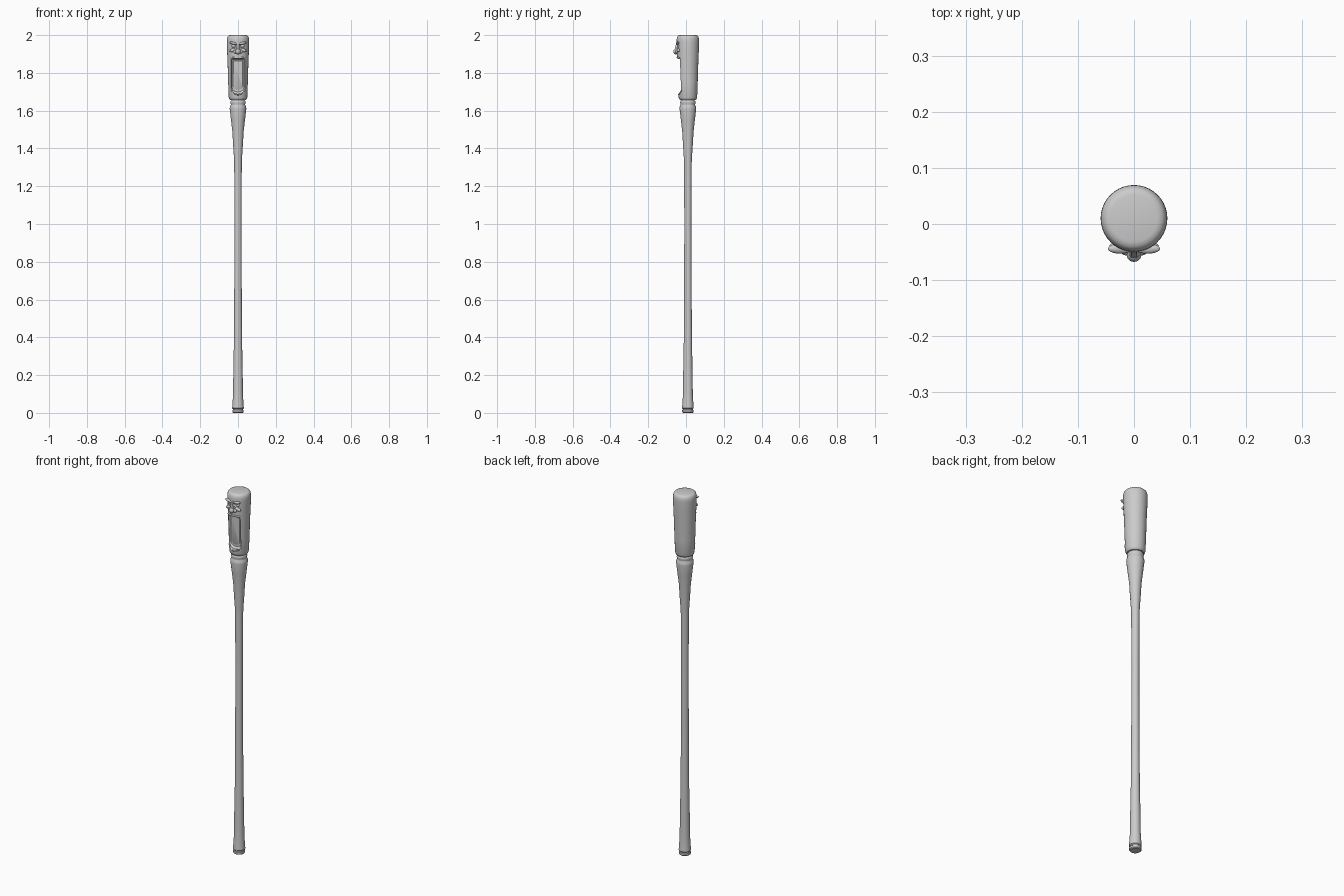
import bpy, bmesh, math
from mathutils import Matrix, Vector

if "Cube" in bpy.data.objects:
    bpy.data.objects.remove(bpy.data.objects["Cube"])

AXIS_Y = 0.01   # centre line of the turned parts


def finish(name, bm, angle=40):
    bmesh.ops.recalc_face_normals(bm, faces=bm.faces)
    me = bpy.data.meshes.new(name)
    bm.to_mesh(me)
    bm.free()
    me.shade_smooth()
    me.set_sharp_from_angle(angle=math.radians(angle))
    ob = bpy.data.objects.new(name, me)
    bpy.context.collection.objects.link(ob)
    return ob


def loft(name, rings, angle=40):
    bm = bmesh.new()
    loops = [[bm.verts.new(p) for p in ring] for ring in rings]
    n = len(loops[0])
    for a, b in zip(loops, loops[1:]):
        for i in range(n):
            j = (i + 1) % n
            bm.faces.new((a[i], a[j], b[j], b[i]))
    bm.faces.new(loops[0])
    bm.faces.new(loops[-1])
    return finish(name, bm, angle)


def turned(name, profile, seg=40):
    t = [2 * math.pi * i / seg for i in range(seg)]
    return loft(name, [[(r * math.cos(a), AXIS_Y + r * math.sin(a), z) for a in t]
                       for r, z in profile])


def blob(name, loc, size, tilt=0.0, seg=20):
    bm = bmesh.new()
    m = (Matrix.Translation(loc) @ Matrix.Rotation(tilt, 4, 'Y')
         @ Matrix.Diagonal((*size, 1)))
    bmesh.ops.create_uvsphere(bm, u_segments=seg, v_segments=seg // 2 + 2, radius=1, matrix=m)
    return finish(name, bm)


def tube(name, pts, radius):
    cu = bpy.data.curves.new(name, 'CURVE')
    cu.dimensions = '3D'
    cu.bevel_depth, cu.bevel_resolution, cu.use_fill_caps = radius, 2, True
    sp = cu.splines.new('POLY')
    sp.points.add(len(pts) - 1)
    for p, co in zip(sp.points, pts):
        p.co = (*co, 1)
    sp.use_smooth = True
    ob = bpy.data.objects.new(name, cu)
    bpy.context.collection.objects.link(ob)
    return ob


def carve(ob, cutters):
    for c in cutters:
        c.hide_render = True
        mod = ob.modifiers.new("carve", 'BOOLEAN')
        mod.operation, mod.solver, mod.object = 'DIFFERENCE', 'EXACT', c
    dg = bpy.context.evaluated_depsgraph_get()
    me = bpy.data.meshes.new_from_object(ob.evaluated_get(dg))
    ob.modifiers.clear()
    ob.data = me
    for c in cutters:
        bpy.data.objects.remove(c)
    me.shade_smooth()
    me.set_sharp_from_angle(angle=math.radians(35))


# long shaft with foot groove, flared grip and neck bead
turned("shaft", [(0.026, 0), (0.030, 0.004), (0.030, 0.014), (0.027, 0.017), (0.027, 0.021),
                 (0.031, 0.025), (0.029, 0.05), (0.026, 0.10), (0.025, 0.20), (0.022, 0.36),
                 (0.020, 0.60), (0.019, 1.0), (0.020, 1.32), (0.022, 1.36), (0.026, 1.42),
                 (0.030, 1.49), (0.037, 1.55), (0.044, 1.61), (0.043, 1.622), (0.038, 1.63),
                 (0.038, 1.634), (0.041, 1.642), (0.040, 1.65), (0.034, 1.657), (0.030, 1.67)])

# tapered drum head
head = turned("head", [(0.030, 1.655), (0.041, 1.656), (0.046, 1.661), (0.049, 1.67),
                       (0.052, 1.75), (0.055, 1.85), (0.058, 1.92), (0.0595, 1.965),
                       (0.059, 1.98), (0.056, 1.992), (0.050, 1.998), (0.042, 2.0)])


def mouth_outline(w, top, low, y):
    pts = [(w, y, top)]
    for i in range(11):
        a = math.pi * i / 10
        pts.append((w * math.cos(a), y, low - 0.026 * math.sin(a) * w / 0.036))
    return pts + [(-w, y, top)]


# gaping mouth and eye sockets cut into the head
mouth = loft("mouth_cutter", [mouth_outline(0.036, 1.876, 1.715, -0.1),
                              mouth_outline(0.036, 1.876, 1.715, -0.026),
                              mouth_outline(0.031, 1.872, 1.722, -0.018)])
sockets = [blob("socket_cutter", (s * 0.025, -0.049, 1.943), (0.019, 0.013, 0.013))
           for s in (-1, 1)]
carve(head, [mouth] + sockets)

# raised palate panel inside the mouth
loft("mouth_panel", [mouth_outline(0.026, 1.866, 1.73, -0.010),
                     mouth_outline(0.026, 1.866, 1.73, -0.020),
                     mouth_outline(0.024, 1.864, 1.732, -0.022)])


# lips that follow the rounded face
def on_face(x, z, r):
    return (x, AXIS_Y - math.sqrt(r * r - x * x), z)


xs = [0.036 * i / 8 for i in range(-8, 9)]
tube("upper_lip", [on_face(x, 1.881 - 3 * x * x, 0.055) for x in xs], 0.005)
tube("lower_lip", [on_face(x, 1.715 - 0.030 * math.sqrt(max(0, 1 - (x / 0.037) ** 2)), 0.049)
                   for x in xs], 0.004)

# paired brows, eyes, cheeks and nostrils
for side, s in (("left", 1), ("right", -1)):
    blob(side + "_brow", (s * 0.024, -0.044, 1.957), (0.023, 0.009, 0.007), -s * 0.2)
    blob(side + "_eye", (s * 0.024, -0.036, 1.942), (0.011, 0.009, 0.008))
    blob(side + "_cheek", (s * 0.027, -0.040, 1.921), (0.018, 0.009, 0.009), s * 0.35)
    blob(side + "_nostril", (s * 0.014, -0.048, 1.912), (0.010, 0.008, 0.009))

# nose bridge and bulbous tip
loft("nose_bridge", [[(sx * w, y + (0.004 if abs(sx) == 1 else 0), z)
                      for sx, y in ((-1, yf), (-0.6, yf), (0.6, yf), (1, yf), (1, -0.035), (-1, -0.035))]
                     for w, yf, z in ((0.007, -0.050, 1.962), (0.007, -0.055, 1.945),
                                      (0.010, -0.061, 1.92))])
blob("nose_tip", (0, -0.055, 1.913), (0.013, 0.0125, 0.015))
